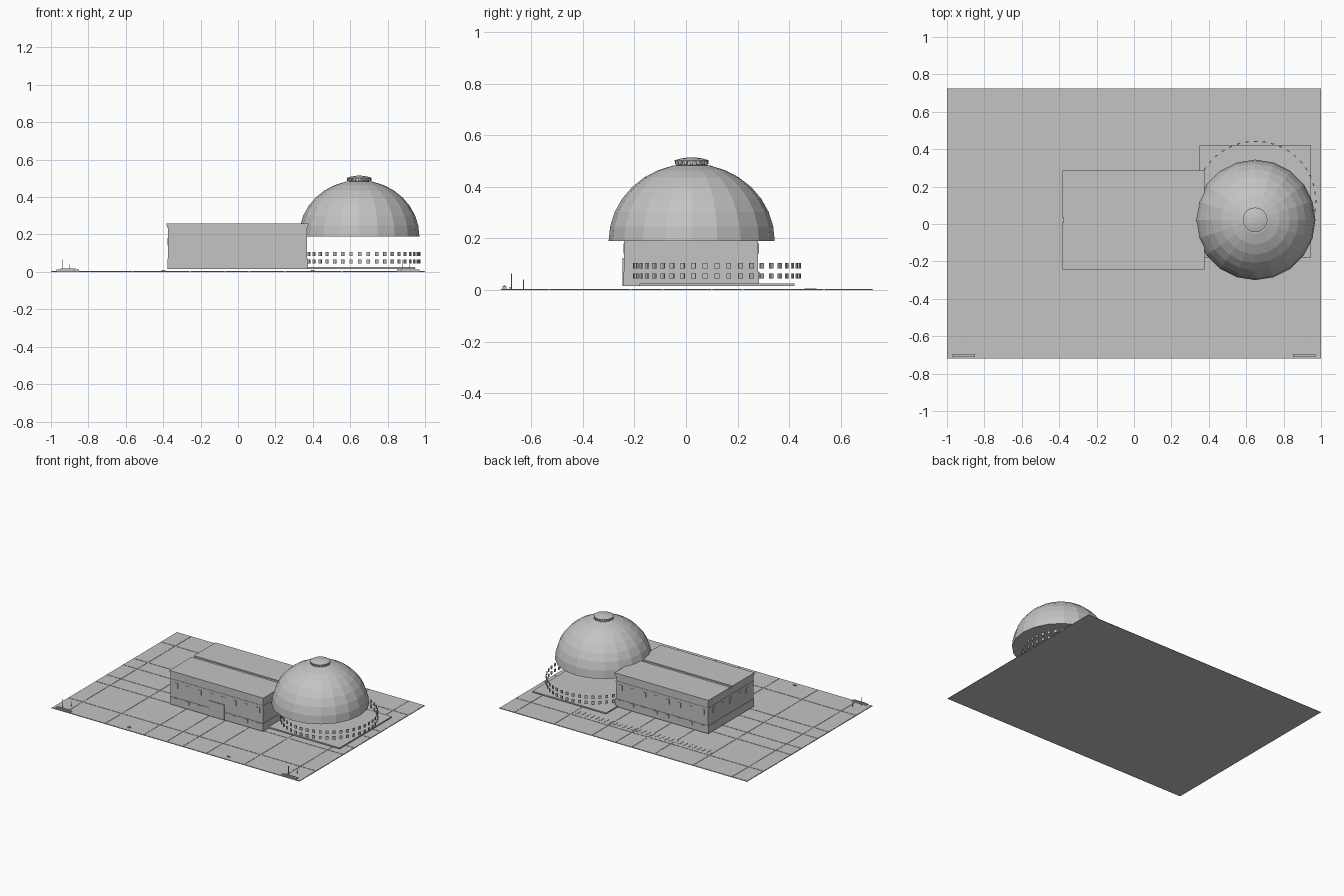
import bpy
import bmesh
from math import sin, cos, pi, radians
from mathutils import Matrix, Vector

cube = bpy.data.objects.get("Cube")
if cube:
    bpy.data.objects.remove(cube, do_unlink=True)

stone = bpy.data.materials.new("grey stone")
stone.use_nodes = True
GREY = (0.55, 0.55, 0.55, 1)
stone.diffuse_color = GREY
stone.node_tree.nodes["Principled BSDF"].inputs["Base Color"].default_value = GREY


def finish(name, bm):
    bmesh.ops.recalc_face_normals(bm, faces=bm.faces[:])
    mesh = bpy.data.meshes.new(name)
    bm.to_mesh(mesh)
    bm.free()
    mesh.materials.append(stone)
    obj = bpy.data.objects.new(name, mesh)
    bpy.context.collection.objects.link(obj)
    return obj


def add_box(bm, low, high, turn=0):
    """Box between two corners, turned about its own upright axis."""
    low, high = Vector(low), Vector(high)
    place = Matrix.Translation((low + high) / 2) @ Matrix.Rotation(turn, 4, "Z")
    bmesh.ops.create_cube(bm, size=1, matrix=place @ Matrix.Diagonal((*(high - low), 1)))


def boxes(name, corners):
    bm = bmesh.new()
    for low, high in corners:
        add_box(bm, low, high)
    return finish(name, bm)


def lathe(name, profile, centre, sides):
    """Spin a radius-height profile into a closed solid."""
    bm = bmesh.new()
    rings = [[bm.verts.new((centre[0] + r * cos(2 * pi * i / sides),
                            centre[1] + r * sin(2 * pi * i / sides), z))
              for i in range(sides)] for r, z in profile]
    for a, b in zip(rings, rings[1:]):
        for i in range(sides):
            j = (i + 1) % sides
            bm.faces.new((a[i], a[j], b[j], b[i]))
    bm.faces.new(rings[0])
    bm.faces.new(rings[-1])
    return finish(name, bm)


# Ground sheet with thin paving slabs separated by narrow joints
boxes("ground", [((-1, -0.72, 0), (1, 0.725, 0.002))])
xs = [-1, -0.88, -0.565, -0.255, -0.07, 0.06, 0.25, 0.555, 0.875, 1]
ys = [-0.72, -0.53, -0.215, -0.09, 0.1, 0.22, 0.535, 0.725]
gap = 0.003
boxes("paving_slabs", [((x0 + gap, y0 + gap, 0.002), (x1 - gap, y1 - gap, 0.004))
                       for x0, x1 in zip(xs, xs[1:]) for y0, y1 in zip(ys, ys[1:])])

# Row of marked bays behind the hall
boxes("bay_markers", [((-0.565 + i * 0.0375, 0.46, 0.004), (-0.552 + i * 0.0375, 0.505, 0.006))
                      for i in range(30)])

# Long hall: plinth, wall, string courses and cornice
X0, X1, Y0, Y1 = -0.375, 0.37, -0.24, 0.28


def band(z0, z1, out):
    return (X0 - out, Y0 - out, z0), (X1 + out, Y1 + out, z1)


boxes("hall_plinth", [band(0.015, 0.072, 0.003)])
boxes("hall_wall", [band(0.072, 0.24, 0)])
boxes("hall_cornice", [band(0.196, 0.201, 0.002), band(0.238, 0.248, 0.004)])
boxes("hall_roof", [((X0 - 0.006, Y0 - 0.006, 0.248), (X1 + 0.006, 0.01, 0.26)),
                    ((X0 - 0.006, 0.035, 0.248), (X1 + 0.006, Y1 + 0.006, 0.26)),
                    ((X0, 0.01, 0.245), (X1, 0.035, 0.252))])

# Hall windows on both long walls and the free end, plus the front entrance
windows = []
for i in range(8):
    x = -0.33 + i * 0.0943
    for wall, out in ((Y0, -1), (Y1, 1)):
        for z0, z1, depth in ((0.142, 0.18, 0.003), (0.045, 0.068, 0.006)):
            near, far = sorted((wall - out * 0.005, wall + out * depth))
            windows.append(((x - 0.014, near, z0), (x + 0.014, far, z1)))
for i in range(5):
    y = -0.17 + i * 0.095
    windows.append(((X0 - 0.003, y - 0.014, 0.142), (X0 + 0.005, y + 0.014, 0.18)))
boxes("hall_windows", windows)
boxes("front_entrance", [((-0.065, Y0 - 0.006, 0.015), (0.06, Y0, 0.125))])

# Square terrace beneath the dome
boxes("dome_terrace", [((0.35, -0.18, 0.016), (0.945, 0.42, 0.025))])

# Two rings of small free-standing window blocks
bm = bmesh.new()
for i in range(44):
    a = 2 * pi * i / 44
    x, y = 0.65 + 0.322 * cos(a), 0.12 + 0.322 * sin(a)
    if x < X1 and y < Y1:
        continue
    for z in (0.044, 0.084):
        add_box(bm, (x - 0.003, y - 0.009, z), (x + 0.003, y + 0.009, z + 0.021), a)
finish("window_rings", bm)

# Faceted dome with a closed underside
CENTRE = (0.648, 0.022)
lathe("dome", [(0.322 * cos(radians(a)), 0.19 + 0.3 * sin(radians(a)))
               for a in range(0, 90, 11)], CENTRE, 20)

# Lantern on the dome: collar, posts, rim and shallow cap
lathe("lantern_collar", [(0.055, 0.475), (0.055, 0.502)], CENTRE, 20)
bm = bmesh.new()
for i in range(16):
    a = 2 * pi * i / 16
    x, y = CENTRE[0] + 0.061 * cos(a), CENTRE[1] + 0.061 * sin(a)
    add_box(bm, (x - 0.004, y - 0.006, 0.486), (x + 0.004, y + 0.006, 0.501), a)
finish("lantern_posts", bm)
lathe("lantern_cap", [(0.066, 0.499), (0.066, 0.503), (0.045, 0.509), (0.015, 0.514)], CENTRE, 20)

# Corner benches and poles at the front, and low kerb blocks
corner, kerbs = [], []
for s in (-1, 1):
    x = s * 0.91
    corner += [((x - 0.06, -0.712, 0.004), (x + 0.06, -0.695, 0.013)),
               ((x - 0.04, -0.708, 0.013), (x + 0.04, -0.699, 0.017))]
    for px, py, top in ((x - 0.03, -0.676, 0.065), (x + 0.008, -0.63, 0.04)):
        corner.append(((px - 0.0015, py - 0.0015, 0.002), (px + 0.0015, py + 0.0015, top)))
    kerbs.append(((s * 0.4 - 0.01, -0.685, 0.004), (s * 0.4 + 0.01, -0.675, 0.011)))
boxes("corner_benches_and_poles", corner)
boxes("kerb_blocks", kerbs)
